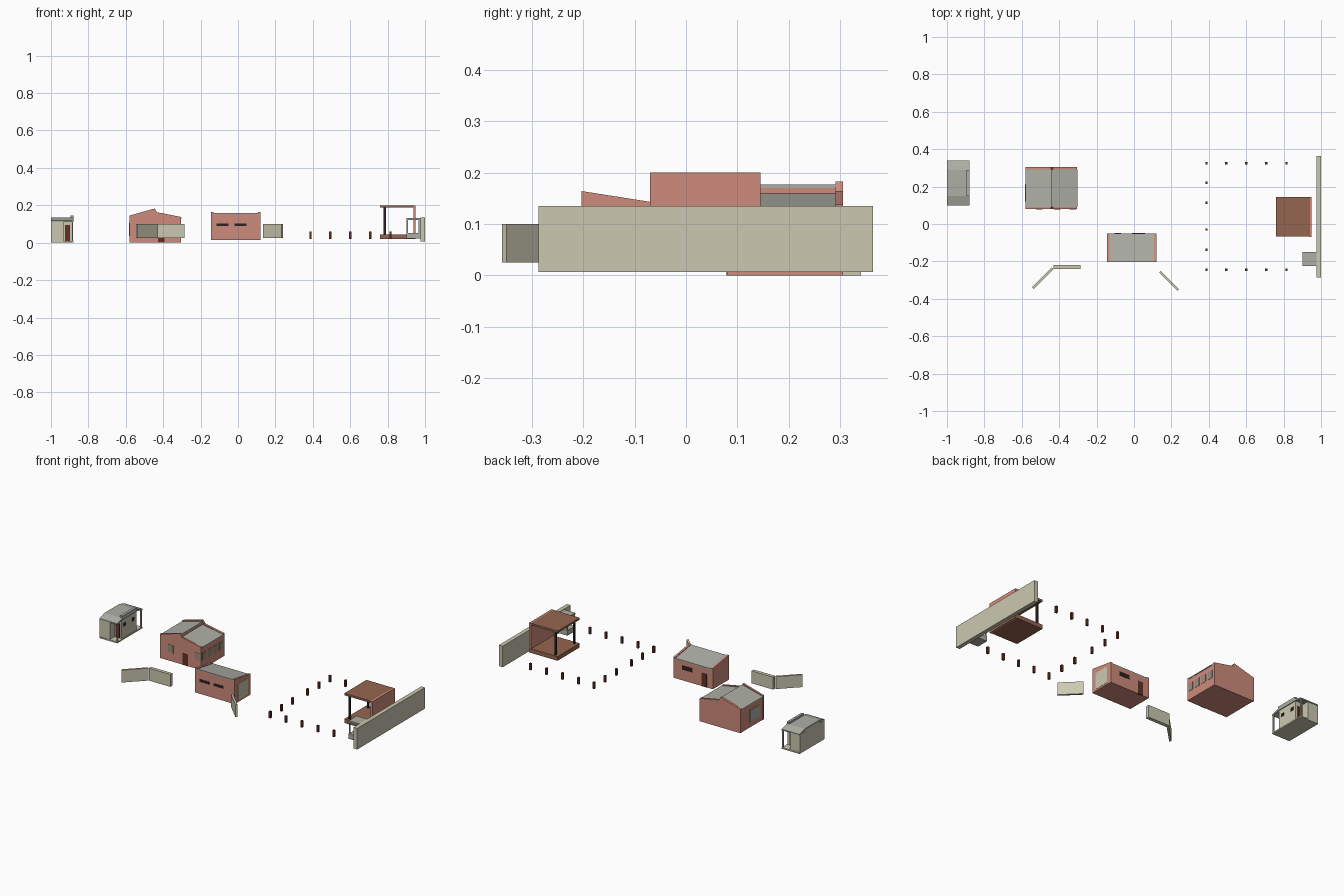
import bpy, bmesh, math

if "Cube" in bpy.data.objects:
    bpy.data.objects.remove(bpy.data.objects["Cube"])

COL = dict(brick=(.62, .26, .20), khaki=(.60, .58, .44), roof=(.42, .43, .38), dark=(.03, .015, .015),
           door=(.12, .03, .02), brown=(.30, .13, .08), glass=(.30, .27, .22), red=(.45, .17, .13))
MAT = {}
for n, c in COL.items():
    MAT[n] = bpy.data.materials.new(n)
    MAT[n].diffuse_color = (*c, 1)


def add(name, bm, mat):
    bmesh.ops.recalc_face_normals(bm, faces=bm.faces)
    me = bpy.data.meshes.new(name)
    bm.to_mesh(me)
    bm.free()
    me.materials.append(MAT[mat])
    ob = bpy.data.objects.new(name, me)
    bpy.context.collection.objects.link(ob)
    return ob


def box(name, x0, x1, y0, y1, z0, z1, mat):
    bm = bmesh.new()
    bmesh.ops.create_cube(bm, size=1)
    for v in bm.verts:
        v.co = (x1 if v.co.x > 0 else x0, y1 if v.co.y > 0 else y0, z1 if v.co.z > 0 else z0)
    return add(name, bm, mat)


def prism(name, pts, a, b, axis, mat):
    """Extrude a profile: axis 'y' takes (x,z) points, axis 'x' takes (y,z) points."""
    bm = bmesh.new()
    place = (lambda p, t: (p[0], t, p[1])) if axis == 'y' else (lambda p, t: (t, p[0], p[1]))
    f = bm.faces.new([bm.verts.new(place(p, a)) for p in pts])
    g = bmesh.ops.extrude_face_region(bm, geom=[f])
    d = (0, b - a, 0) if axis == 'y' else (b - a, 0, 0)
    bmesh.ops.translate(bm, vec=d, verts=[v for v in g['geom'] if isinstance(v, bmesh.types.BMVert)])
    return add(name, bm, mat)


def panel(name, p, q, t, z0, z1):
    """Free-standing wall panel between two ground points."""
    ln = math.dist(p, q)
    ob = box(name, -ln / 2, ln / 2, -t / 2, t / 2, z0, z1, 'khaki')
    ob.location = ((p[0] + q[0]) / 2, (p[1] + q[1]) / 2, 0)
    ob.rotation_euler.z = math.atan2(q[1] - p[1], q[0] - p[0])


E = .0015  # how far doors and windows stand proud

# Gabled house with stepped roof and end parapets
wall = [(-.58, 0), (-.305, 0), (-.305, .138), (-.433, .163), (-.445, .183), (-.58, .145)]
prism("house_front_gable", wall, .08, .092, 'y', 'brick')
prism("house_back_gable", wall, .291, .305, 'y', 'brick')
prism("house_body", [(-.578, 0), (-.305, 0), (-.305, .128), (-.443, .154), (-.443, .17), (-.578, .135)],
      .092, .291, 'y', 'brick')
prism("house_left_roof", [(-.58, .134), (-.441, .17), (-.441, .177), (-.58, .141)], .092, .291, 'y', 'roof')
prism("house_right_roof", [(-.303, .128), (-.441, .153), (-.441, .159), (-.303, .134)], .092, .291, 'y', 'roof')
box("house_door", -.428, -.392, .08 - E, .09, 0, .07, 'door')
for i, x in enumerate((-.525, -.345)):
    box(f"house_front_window_{i}", x, x + .035, .08 - E, .09, .052, .098, 'glass')
for i in range(4):
    y = .092 + .054 * i
    box(f"house_side_window_{i}", -.31, -.305 + E, y, y + .034, .052, .098, 'glass')
box("house_large_window", -.58 - E, -.57, .12, .215, .035, .105, 'roof')

# Single-pitch workshop with side parapets
end = [(-.203, .015), (-.05, .015), (-.05, .14), (-.203, .164)]
for i, x in enumerate((-.145, .107)):
    prism(f"workshop_parapet_{i}", end, x, x + .013, 'x', 'brick')
prism("workshop_body", [(-.203, .015), (-.05, .015), (-.05, .13), (-.203, .154)], -.132, .107, 'x', 'brick')
prism("workshop_roof", [(-.203, .153), (-.05, .129), (-.05, .136), (-.203, .16)], -.132, .107, 'x', 'roof')
for i, x in enumerate((-.115, -.02)):
    box(f"workshop_front_slit_{i}", x, x + .065, -.203 - E, -.19, .088, .104, 'dark')
box("workshop_back_slit", -.01, .06, -.06, -.05 + E, .08, .105, 'dark')
box("workshop_back_door", -.105, -.07, -.06, -.05 + E, .015, .095, 'door')
box("workshop_gate", .11, .12 + E, -.175, -.08, .025, .125, 'khaki')

# Small cabin with a lean-to porch at each end
box("cabin_core", -1, -.885, .15, .29, 0, .122, 'khaki')
box("cabin_roof", -1, -.88, .15, .29, .122, .134, 'roof')
box("cabin_roof_ridge", -.895, -.88, .15, .29, .134, .146, 'roof')
box("cabin_floor", -1, -.88, .10, .34, 0, .008, 'khaki')
for i, s in enumerate((-1, 1)):
    def Y(d):
        return .22 + s * d
    lo = lambda a, b: sorted((Y(a), Y(b)))
    box(f"cabin_end_room_{i}", -1, -.932, *lo(.07, .117), 0, .115, 'khaki')
    prism(f"cabin_porch_roof_{i}", [(Y(.07), .122), (Y(.12), .112), (Y(.12), .119), (Y(.07), .134)],
          -1, -.88, 'x', 'roof')
    box(f"cabin_door_{i}", -.925, -.898, *lo(.065, .07 + E), .008, .095, 'door')
    box(f"cabin_porch_post_{i}", -.888, -.881, *lo(.11, .117), .008, .116, 'khaki')
    box(f"cabin_window_{i}", -.89, -.885 + E, Y(.04) - .011, Y(.04) + .011, .075, .095, 'dark')

# Garden wall panels
box("panel_straight", -.43, -.286, -.24, -.219, .025, .10, 'khaki')
panel("panel_left_angled", (-.435, -.237), (-.541, -.343), .012, .025, .10)
panel("panel_right_angled", (.138, -.255), (.237, -.353), .012, .025, .10)

# Ring of short posts round the yard
xs = (.388, .493, .60, .707, .815)
spots = [(x, y) for x in xs for y in (.325, -.245)] + [(.388, y) for y in (.22, .113, -.03, -.138)]
for i, (x, y) in enumerate(spots):
    box(f"yard_post_{i}", x - .006, x + .006, y - .006, y + .006, .02, .06, 'door')

# Open pavilion
box("pavilion_floor", .76, .95, -.067, .145, .02, .045, 'brown')
box("pavilion_roof", .76, .94, -.067, .145, .188, .20, 'brown')
box("pavilion_back_wall", .937, .95, -.07, .145, .02, .20, 'brick')
for i, y in enumerate((-.05, .128)):
    box(f"pavilion_column_{i}", .779, .79, y - .0055, y + .0055, .045, .188, 'dark')

# Small grey shelter
box("shelter_base", .90, .975, -.225, -.15, .022, .053, 'roof')
box("shelter_top", .90, .975, -.225, -.15, .122, .132, 'roof')
box("shelter_back", .965, .975, -.225, -.15, .053, .122, 'roof')
for i, y in enumerate((-.224, -.158)):
    box(f"shelter_post_{i}", .901, .908, y, y + .007, .053, .122, 'roof')

# Long boundary wall
box("boundary_wall", .975, 1, -.287, .363, .007, .135, 'khaki')

for m in bpy.data.materials:
    if m.users and not m.is_grease_pencil:
        m.use_nodes = True
        m.node_tree.nodes["Principled BSDF"].inputs["Base Color"].default_value = m.diffuse_color
